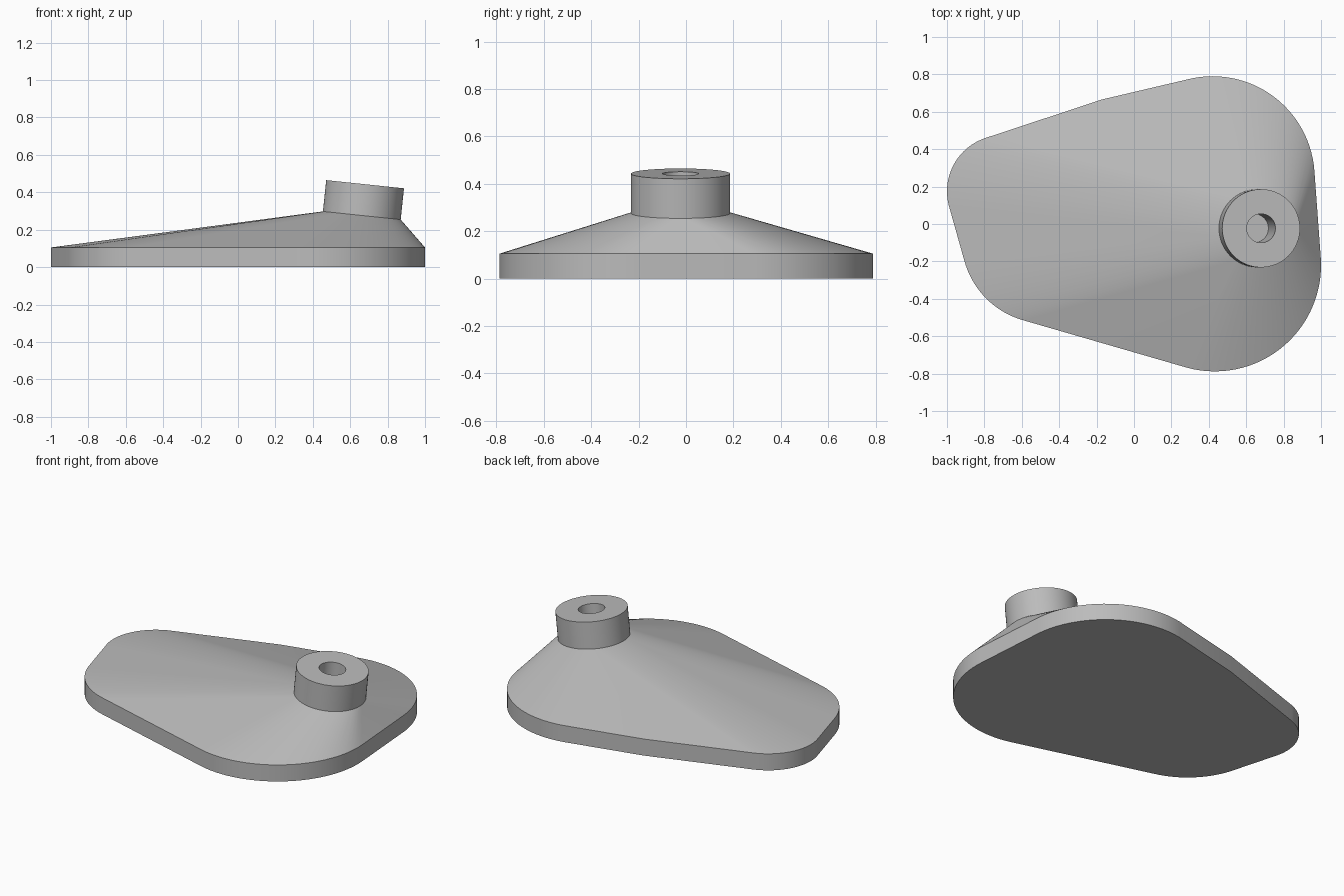
import bpy, bmesh, math
from mathutils import Matrix, Vector
from mathutils.geometry import convex_hull_2d

default = bpy.data.objects.get("Cube")
if default:
    bpy.data.objects.remove(default, do_unlink=True)

RIM = 0.105                      # height of the vertical edge
SEGMENTS = 64
COLLAR_R, COLLAR_H = 0.209, 0.168
HOLE_R, HOLE_DEPTH = 0.077, 0.36
# collar frame: leans slightly towards +x
TILT = Matrix.Translation((0.662, -0.023, 0.276)) @ Matrix.Rotation(math.radians(6), 4, 'Y')

grey = bpy.data.materials.new("Plain grey")
grey.use_nodes = True
colour = (0.5, 0.5, 0.5, 1)
grey.diffuse_color = colour
grey.node_tree.nodes["Principled BSDF"].inputs["Base Color"].default_value = colour


def circle(cx, cy, r, n):
    return [Vector((cx + r * math.cos(math.tau * i / n),
                    cy + r * math.sin(math.tau * i / n))) for i in range(n)]


def finish(bm, name):
    bmesh.ops.recalc_face_normals(bm, faces=bm.faces)
    mesh = bpy.data.meshes.new(name)
    bm.to_mesh(mesh)
    bm.free()
    mesh.materials.append(grey)
    obj = bpy.data.objects.new(name, mesh)
    bpy.context.collection.objects.link(obj)
    bpy.ops.object.select_all(action='DESELECT')
    obj.select_set(True)
    bpy.context.view_layer.objects.active = obj
    bpy.ops.object.shade_smooth_by_angle(angle=math.radians(30))
    return obj


# Outline: four rounded corners and one shallow bend, wrapped tightly
corners = [(-0.70, 0.175, 0.30), (-0.468, -0.077, 0.455),
           (0.432, -0.22, 0.568), (0.42, 0.244, 0.546)]
cloud = [Vector((-0.17, 0.666))]
for cx, cy, r in corners:
    cloud += circle(cx, cy, r, 96)
outline = [cloud[i] for i in convex_hull_2d(cloud)]

# Base plate: straight edge, then a skin stretched up to the collar ring
bm = bmesh.new()
for p in outline:
    for z in (0, RIM):
        bm.verts.new((p.x, p.y, z))
ring = {bm.verts.new(TILT @ p.to_3d()) for p in circle(0, 0, COLLAR_R, SEGMENTS)}
bmesh.ops.convex_hull(bm, input=bm.verts)
cap = [f for f in bm.faces if all(v in ring for v in f.verts)]
bmesh.ops.delete(bm, geom=cap, context='FACES')
bmesh.ops.dissolve_limit(bm, angle_limit=math.radians(0.05), verts=bm.verts, edges=bm.edges)
finish(bm, "base_plate")

# Collar: lathed tube with a blind hole running down into the base
bm = bmesh.new()
profile = [(COLLAR_R, 0), (COLLAR_R, COLLAR_H), (HOLE_R, COLLAR_H),
           (HOLE_R, COLLAR_H - HOLE_DEPTH)]
rings = [[bm.verts.new(TILT @ Vector((p.x, p.y, z))) for p in circle(0, 0, r, SEGMENTS)]
         for r, z in profile]
for low, high in zip(rings, rings[1:]):
    for i in range(SEGMENTS):
        j = (i + 1) % SEGMENTS
        bm.faces.new((low[i], low[j], high[j], high[i]))
bm.faces.new(rings[-1])
finish(bm, "collar")
